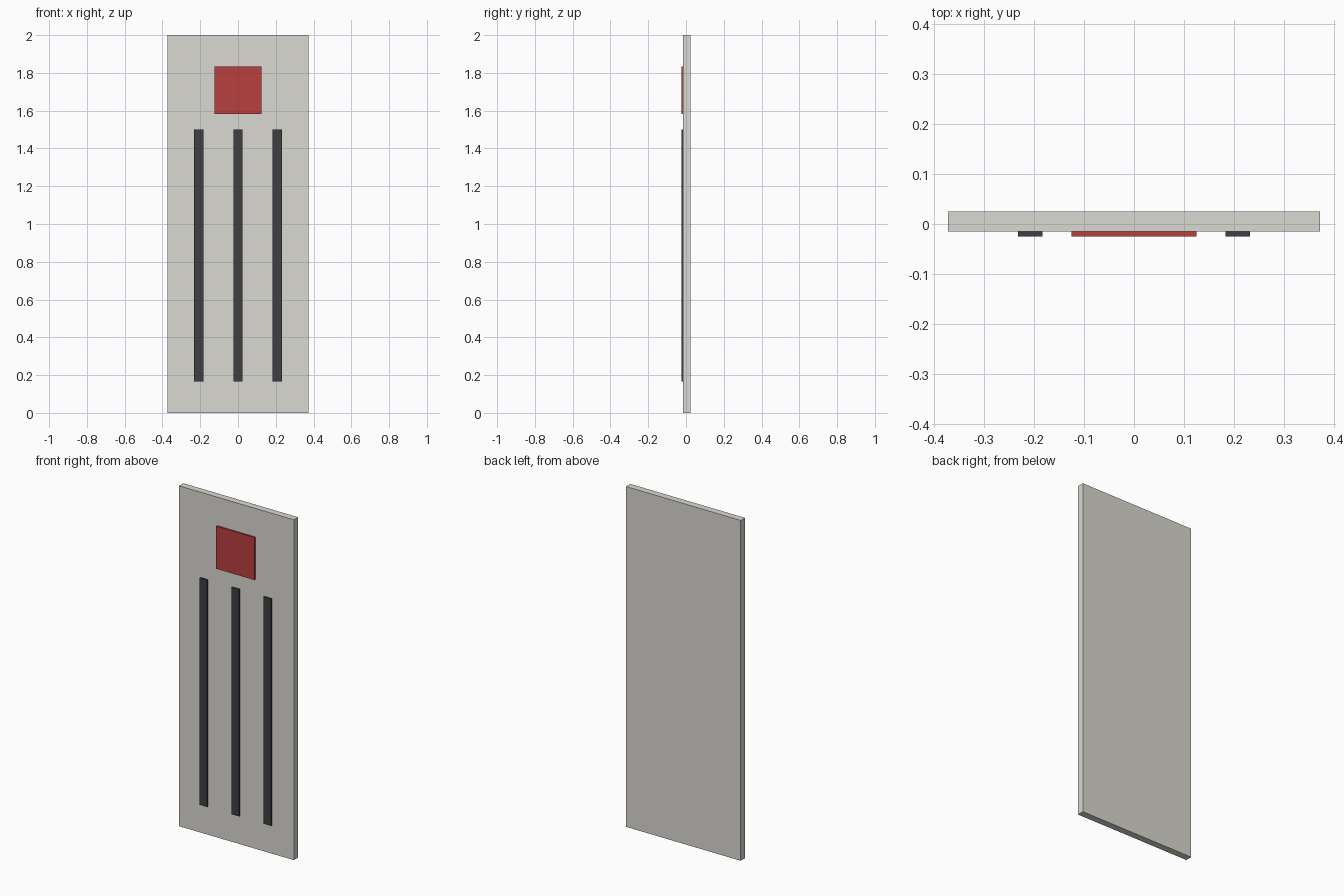
import bpy

if "Cube" in bpy.data.objects:
    bpy.data.objects.remove(bpy.data.objects["Cube"])


def material(name, color):
    mat = bpy.data.materials.new(name)
    mat.diffuse_color = color
    mat.use_nodes = True
    mat.node_tree.nodes["Principled BSDF"].inputs["Base Color"].default_value = mat.diffuse_color
    return mat


def box(name, x, y, z, mat):
    """Box spanning the given (min, max) ranges."""
    ranges = (x, y, z)
    bpy.ops.mesh.primitive_cube_add(size=1, location=[(a + b) / 2 for a, b in ranges])
    ob = bpy.context.object
    ob.name = name
    ob.scale = [b - a for a, b in ranges]
    bpy.ops.object.transform_apply(location=False, rotation=False, scale=True)
    ob.data.materials.append(mat)
    return ob


stone = material("warm_grey", (0.70, 0.69, 0.64, 1))
dark = material("dark_grey", (0.05, 0.05, 0.055, 1))
red = material("red", (0.48, 0.05, 0.05, 1))

FACE = -0.015    # front face of the panel
FRONT = -0.025   # front of the raised details

# Main slab
box("panel", (-0.373, 0.373), (FACE, 0.025), (0, 2), stone)

# Red square near the top
box("red_plate", (-0.125, 0.125), (FRONT, FACE), (1.583, 1.833), red)

# Three vertical strips
for side, x in (("left", -0.208), ("middle", 0), ("right", 0.208)):
    box(f"strip_{side}", (x - 0.025, x + 0.025), (FRONT, FACE), (0.167, 1.5), dark)
